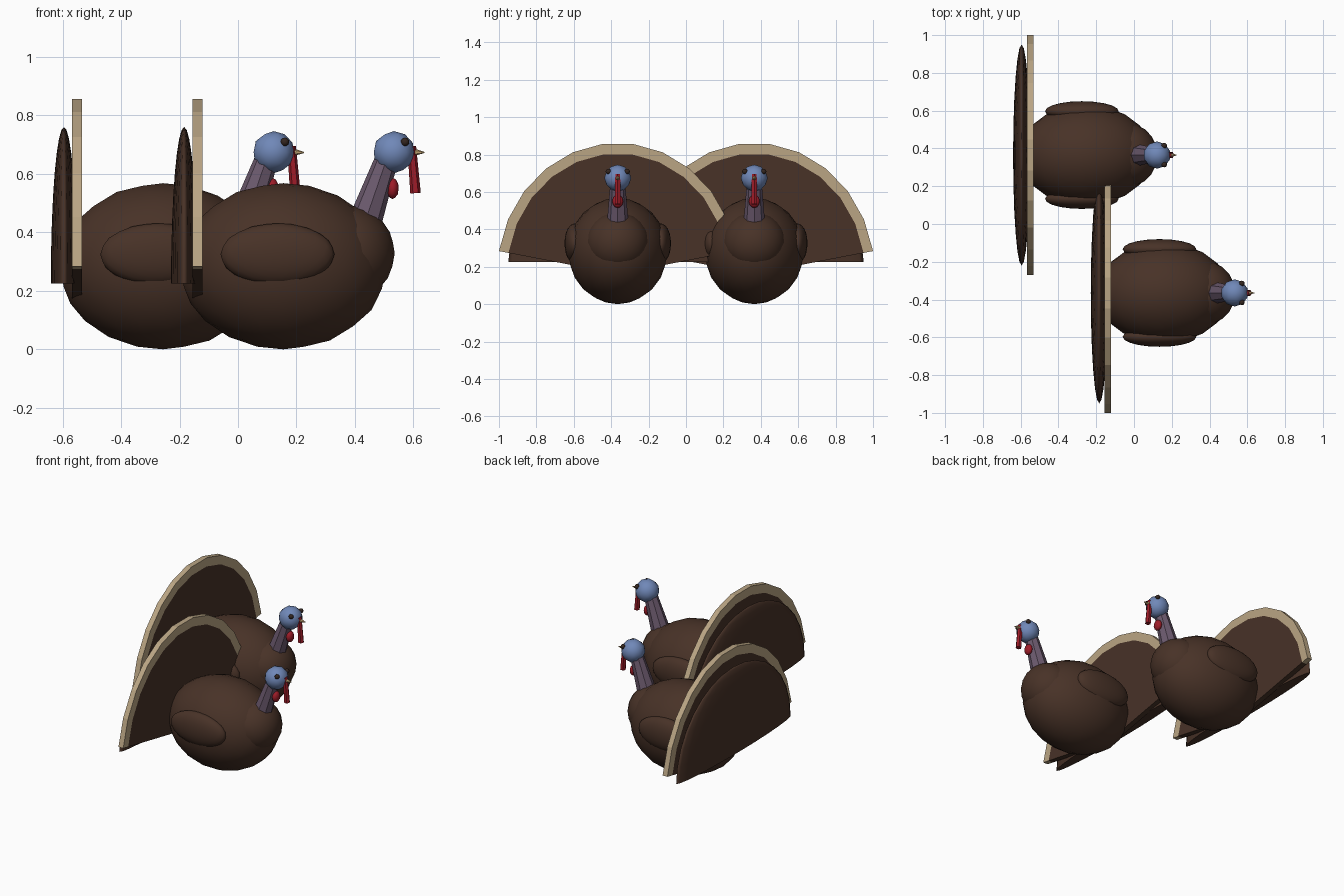
import bpy, bmesh, math
from mathutils import Vector, Matrix

if "Cube" in bpy.data.objects:
    bpy.data.objects.remove(bpy.data.objects["Cube"])


def mat(name, rgb):
    m = bpy.data.materials.new(name)
    lin = [((c / 255 + 0.055) / 1.055) ** 2.4 for c in rgb]
    m.diffuse_color = (*lin, 1)
    m.use_nodes = True
    m.node_tree.nodes["Principled BSDF"].inputs["Base Color"].default_value = m.diffuse_color
    return m


BROWN = mat("feather_brown", (72, 50, 39))
TAN = mat("feather_tip_tan", (186, 165, 132))
BLUE = mat("head_blue", (112, 136, 184))
MAUVE = mat("neck_mauve", (108, 90, 110))
RED = mat("wattle_red", (158, 28, 40))
HORN = mat("beak_horn", (200, 170, 120))
EYE = mat("eye_dark", (52, 38, 32))


def finish(name, bm, mats, origin, smooth=False):
    bmesh.ops.recalc_face_normals(bm, faces=bm.faces)
    me = bpy.data.meshes.new(name)
    bm.to_mesh(me)
    bm.free()
    for m in mats:
        me.materials.append(m)
    for p in me.polygons:
        p.use_smooth = smooth
    ob = bpy.data.objects.new(name, me)
    ob.location = origin
    bpy.context.collection.objects.link(ob)
    return ob


def ball(name, c, r, m, origin, sub=3):
    bm = bmesh.new()
    bmesh.ops.create_icosphere(bm, subdivisions=sub, radius=1)
    bmesh.ops.scale(bm, vec=r, verts=bm.verts)
    bmesh.ops.translate(bm, vec=c, verts=bm.verts)
    return finish(name, bm, [m], origin, True)


def cone(name, a, b, r1, r2, sides, m, origin):
    a, b = Vector(a), Vector(b)
    bm = bmesh.new()
    rot = (b - a).to_track_quat('Z', 'Y').to_matrix().to_4x4()
    bmesh.ops.create_cone(bm, cap_ends=True, segments=sides, radius1=r1, radius2=r2,
                          depth=(b - a).length,
                          matrix=Matrix.Translation((a + b) / 2) @ rot)
    return finish(name, bm, [m], origin)


def tail_fan(name, origin):
    # eleven wedge feathers with a tan outer band
    bm = bmesh.new()
    n, cz, ry, rz = 11, 0.162, 0.645, 0.70
    angs = [math.radians(10 + 160 * i / n) for i in range(n + 1)]

    def ring(x, k):
        return [bm.verts.new((x, k * ry * math.cos(t), cz + k * rz * math.sin(t))) for t in angs]

    sides = []
    for x in (-0.311, -0.277):
        c, inner, outer = bm.verts.new((x, 0, cz)), ring(x, 0.92), ring(x, 1)
        sides.append((c, inner, outer))
        for i in range(n):
            bm.faces.new((c, inner[i], inner[i + 1]))
            bm.faces.new((inner[i], outer[i], outer[i + 1], inner[i + 1])).material_index = 1
    (c0, i0, o0), (c1, i1, o1) = sides
    for i in range(n):
        bm.faces.new((o0[i], o1[i], o1[i + 1], o0[i + 1])).material_index = 1
    for e in (0, -1):
        bm.faces.new((c0, c1, i1[e], i0[e]))
        bm.faces.new((i0[e], i1[e], o1[e], o0[e])).material_index = 1
    finish(name, bm, [BROWN, TAN], origin)


def tail_back(name, origin):
    # flattened half dome behind the fan, flat at the bottom
    bm = bmesh.new()
    bmesh.ops.create_uvsphere(bm, u_segments=24, v_segments=16, radius=1)
    cut = bmesh.ops.bisect_plane(bm, geom=bm.verts[:] + bm.edges[:] + bm.faces[:], dist=1e-4,
                                 plane_co=(0, 0, 0), plane_no=(0, 0, 1), clear_inner=True)
    bmesh.ops.holes_fill(bm, edges=[e for e in bm.edges if e.is_boundary], sides=0)
    bmesh.ops.scale(bm, vec=(0.045, 0.585, 0.535), verts=bm.verts)
    bmesh.ops.translate(bm, vec=(-0.339, 0, 0.225), verts=bm.verts)
    ob = finish(name, bm, [BROWN], origin, True)
    for p in ob.data.polygons:
        if p.normal.z < -0.9:
            p.use_smooth = False


def bird(tag, origin):
    # body, breast and wings
    ball("body_" + tag, (0, 0, 0.284), (0.355, 0.266, 0.284), BROWN, origin)
    ball("breast_" + tag, (0.215, 0, 0.328), (0.166, 0.17, 0.165), BROWN, origin)
    for s, side in ((-1, "right"), (1, "left")):
        ball(f"wing_{side}_{tag}", (-0.02, s * 0.232, 0.325), (0.195, 0.053, 0.106),
             BROWN, origin)
        ball(f"eye_{side}_{tag}", (0.416, s * 0.05, 0.709), (0.015,) * 3, EYE, origin, 2)
    # neck and head
    cone("neck_" + tag, (0.26, 0, 0.38), (0.36, 0, 0.67), 0.062, 0.038, 8, MAUVE, origin)
    ball("head_" + tag, (0.378, 0, 0.674), (0.072,) * 3, BLUE, origin, 2)
    cone("beak_" + tag, (0.43, 0, 0.674), (0.482, 0, 0.673), 0.018, 0.002, 6, HORN, origin)
    # hanging red parts
    cone("snood_" + tag, (0.452, 0, 0.534), (0.439, 0, 0.694), 0.018, 0.015, 6, RED, origin)
    ball("wattle_" + tag, (0.374, 0, 0.55), (0.021, 0.03, 0.036), RED, origin, 2)
    # tail
    tail_fan("tail_fan_" + tag, origin)
    tail_back("tail_back_" + tag, origin)


bird("front", (0.155, -0.365, 0))
bird("rear", (-0.256, 0.365, 0))
